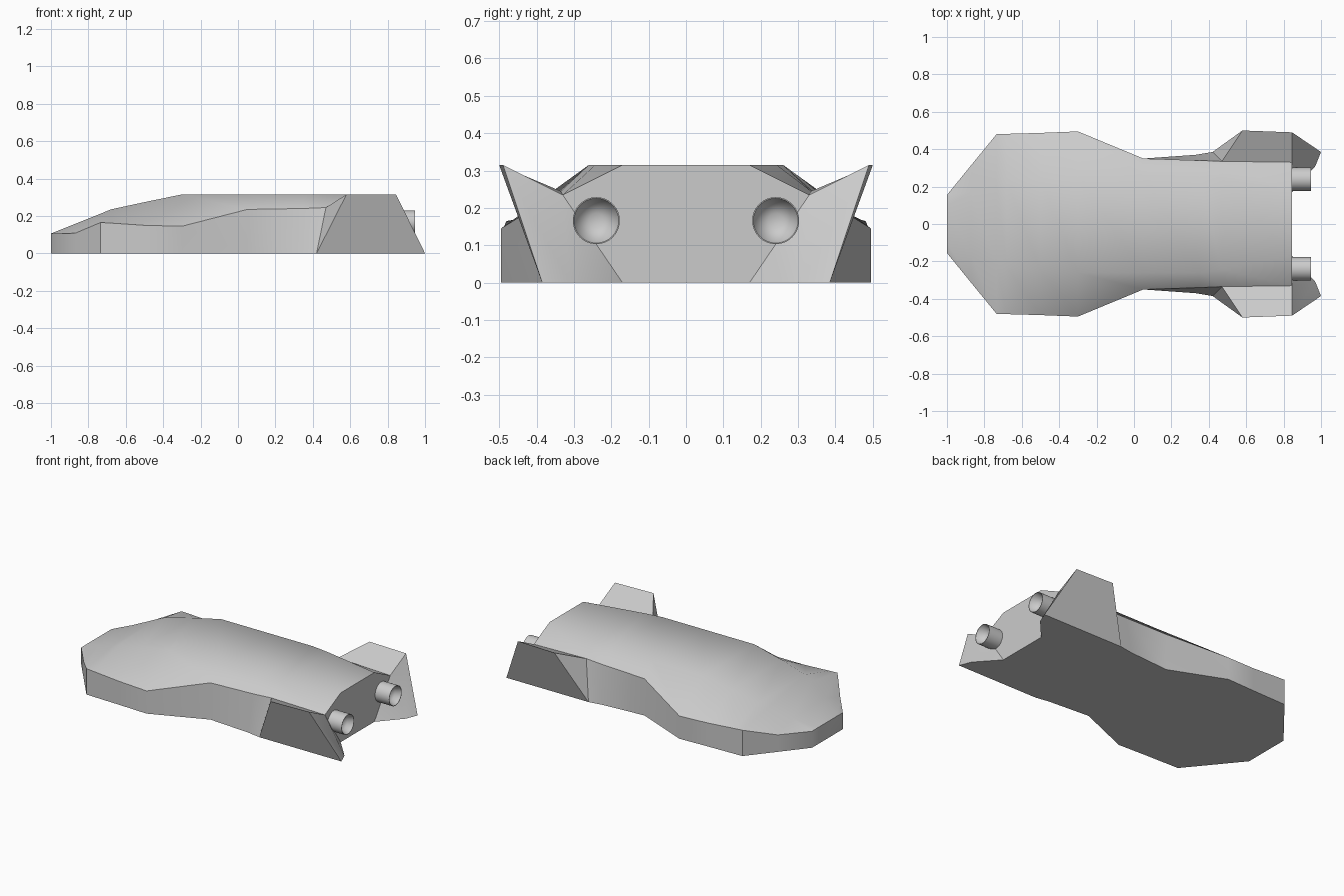
import bpy
import bmesh
import math

cube = bpy.data.objects.get("Cube")
if cube:
    bpy.data.objects.remove(cube, do_unlink=True)

grey = bpy.data.materials.new("light grey hull")
grey.use_nodes = True
colour = (0.6, 0.6, 0.6, 1)
grey.diffuse_color = colour
grey.node_tree.nodes["Principled BSDF"].inputs["Base Color"].default_value = colour


def finish(name, bm, angle):
    bmesh.ops.recalc_face_normals(bm, faces=bm.faces)
    mesh = bpy.data.meshes.new(name)
    bm.to_mesh(mesh)
    bm.free()
    mesh.materials.append(grey)
    ob = bpy.data.objects.new(name, mesh)
    bpy.context.collection.objects.link(ob)
    bpy.ops.object.select_all(action="DESELECT")
    ob.select_set(True)
    bpy.context.view_layer.objects.active = ob
    bpy.ops.object.shade_smooth_by_angle(angle=math.radians(angle))
    return ob


# Hull stations: x, floor x, floor y, rim y, rim z, crown y, crown z
stations = [
    (-1, -1, .155, .155, .105, .10, .106),
    (-.87, -.87, .315, .315, .108, .17, .158),
    (-.735, -.735, .48, .48, .165, .22, .212),
    (-.68, -.68, .482, .482, .162, .23, .235),
    (-.5, -.5, .487, .487, .15, .25, .274),
    (-.3, -.3, .495, .495, .145, .26, .315),
    (.05, .05, .35, .35, .235, .26, .315),
    (.35, .33, .37, .34, .24, .26, .315),
    (.47, .42, .385, .335, .245, .243, .315),
    (.845, .845, .385, .33, .235, .17, .315),
]


def build_hull():
    bm = bmesh.new()
    rings = []
    for x, fx, fy, ry, rz, cy, cz in stations:
        half = [(fx, fy, 0), (x, ry, rz), (x, cy, cz)]
        other = [(px, -py, pz) for px, py, pz in reversed(half)]
        rings.append([bm.verts.new(p) for p in half + other])
    for a, b in zip(rings, rings[1:]):
        for i in range(len(a)):
            j = (i + 1) % len(a)
            bm.faces.new((a[i], a[j], b[j], b[i]))
        # Crisp line along both rims
        for i in (1, 4):
            bm.edges.get((a[i], b[i])).smooth = False
    bm.faces.new(rings[0])
    bm.faces.new(rings[-1])
    finish("hull", bm, 45)


# Flared tail fin, a solid wedge outside the hull
def build_fin(name, side):
    points = {
        "floor_front": (.42, .385, 0), "tip_front": (.58, .5, .315),
        "tip_rear": (.845, .49, .315), "floor_rear": (1, .385, 0),
        "floor_corner": (.97, .31, 0), "floor_inner": (.845, .17, 0),
        "valley_front": (.47, .335, .245), "valley_rear": (.845, .33, .235),
    }
    bm = bmesh.new()
    v = {k: bm.verts.new((x, y * side, z)) for k, (x, y, z) in points.items()}
    for face in (
        "floor_front tip_front tip_rear floor_rear",
        "floor_front valley_front tip_front",
        "tip_front valley_front valley_rear tip_rear",
        "tip_rear floor_corner floor_rear",
        "tip_rear valley_rear floor_corner",
        "valley_rear floor_inner floor_corner",
        "floor_front floor_rear floor_corner floor_inner",
        "floor_front floor_inner valley_rear valley_front",
    ):
        bm.faces.new([v[k] for k in face.split()])
    finish(name, bm, 30)


# Exhaust pipe with a dished outlet, turned about the x axis
def build_exhaust(name, side):
    profile = [(.8, .063), (.945, .063), (.945, .06), (.91, .045), (.895, .02)]
    count = 32
    bm = bmesh.new()
    rings = []
    for x, r in profile:
        ring = []
        for i in range(count):
            t = math.tau * i / count
            ring.append(bm.verts.new((x, side * .24 + r * math.cos(t), .166 + r * math.sin(t))))
        rings.append(ring)
    for a, b in zip(rings, rings[1:]):
        for i in range(count):
            j = (i + 1) % count
            bm.faces.new((a[i], a[j], b[j], b[i]))
    bm.faces.new(rings[0])
    bm.faces.new(rings[-1])
    finish(name, bm, 40)


build_hull()
for label, side in (("front", -1), ("back", 1)):
    build_fin(label + "_tail_fin", side)
    build_exhaust(label + "_exhaust", side)
